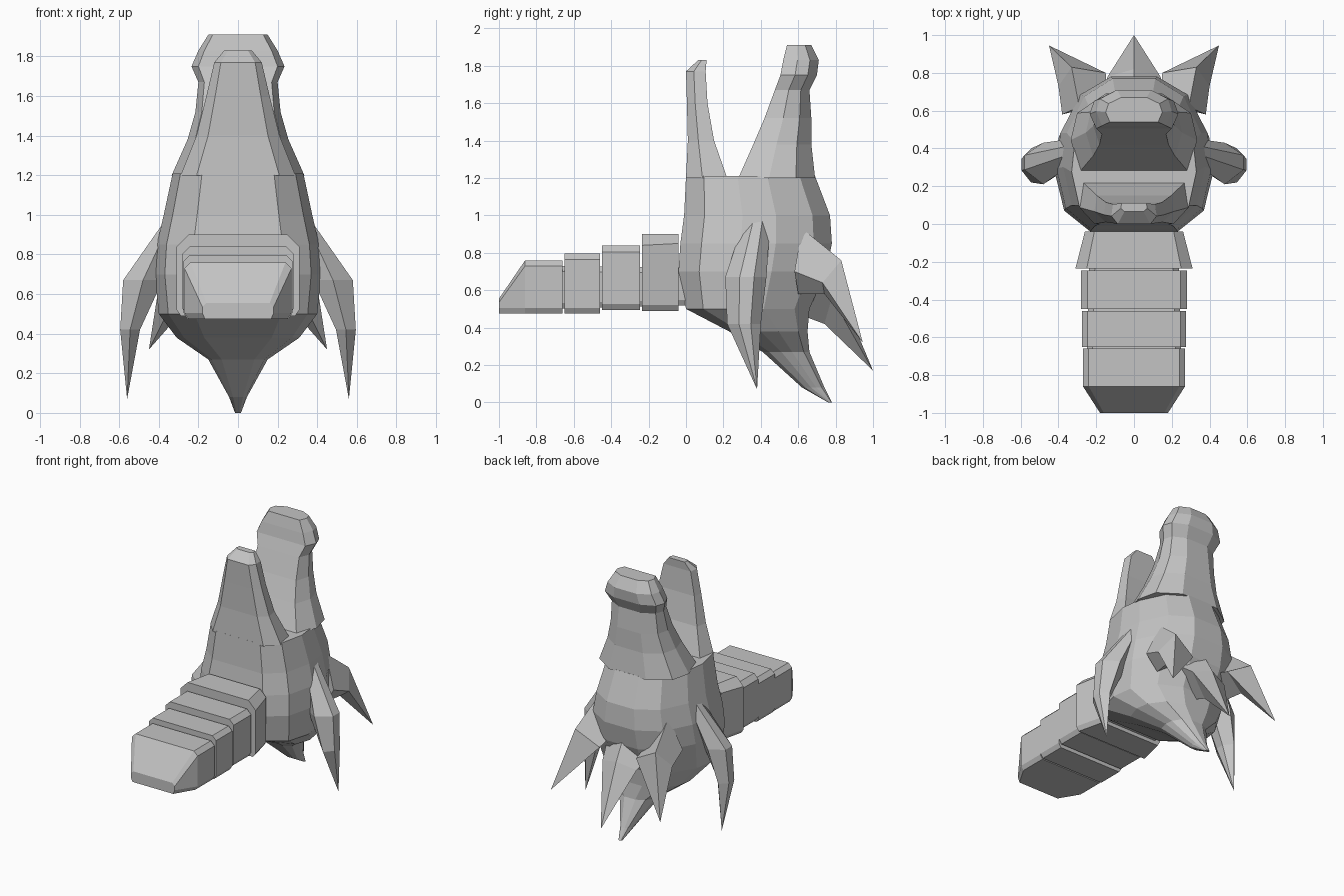
import bpy
import bmesh

cube = bpy.data.objects.get("Cube")
if cube:
    bpy.data.objects.remove(cube, do_unlink=True)

grey = bpy.data.materials.new("plain grey")
grey.use_nodes = True
colour = (0.55, 0.55, 0.55, 1)
grey.diffuse_color = colour
grey.node_tree.nodes["Principled BSDF"].inputs["Base Color"].default_value = colour


def loft(name, rings):
    """Skin matching rings of points; a one-point ring closes to a tip."""
    bm = bmesh.new()
    loops = [[bm.verts.new(p) for p in ring] for ring in rings]
    for a, b in zip(loops, loops[1:]):
        n = len(a)
        for i in range(n):
            j = (i + 1) % n
            if len(b) == 1:
                bm.faces.new((a[i], a[j], b[0]))
            else:
                bm.faces.new((a[i], a[j], b[j], b[i]))
    for end in (loops[0], loops[-1]):
        if len(end) > 2:
            bm.faces.new(end)
    bmesh.ops.recalc_face_normals(bm, faces=bm.faces)
    mesh = bpy.data.meshes.new(name)
    bm.to_mesh(mesh)
    bm.free()
    mesh.materials.append(grey)
    obj = bpy.data.objects.new(name, mesh)
    bpy.context.collection.objects.link(obj)
    return obj


def upright(name, half, levels):
    """Loft a mirrored half outline through (z, half width, front y, back y)."""
    outline = half + [(-u, v) for u, v in reversed(half)]
    return loft(name, [[(u * w, front + v * (back - front), z) for u, v in outline]
                       for z, w, front, back in levels])


# Head, tapering below into the chin spike
upright("head", [(.55, 0), (.88, .14), (1, .4), (.95, .63), (.7, .88), (.3, 1)], [
    (1.21, .33, 0, .69),
    (1.0, .375, -.01, .77),
    (.85, .41, -.03, .78),
    (.7, .42, -.04, .75),
    (.5, .4, 0, .66),
    (.38, .31, .23, .65),
    (.27, .15, .41, .66),
    (.08, .045, .62, .74),
    (0, .015, .76, .78),
])

# Open jaws
upright("lower_jaw", [(.72, 0), (1, .4), (.93, 1)], [
    (1.83, .07, .065, .11),
    (1.77, .12, 0, .105),
    (1.6, .16, .005, .115),
    (1.4, .21, .01, .15),
    (1.2, .29, 0, .22),
])
upright("upper_jaw", [(.85, 0), (1, .4), (.9, .75), (.45, 1)], [
    (1.91, .15, .54, .67),
    (1.83, .2, .52, .71),
    (1.75, .235, .505, .70),
    (1.67, .2, .475, .66),
    (1.52, .215, .42, .67),
    (1.38, .255, .36, .67),
    (1.2, .335, .28, .69),
])

# Cheek spikes and rear side spikes, one of each per side
for side, label in ((1, "left"), (-1, "right")):
    cheek = []
    for z, x, y, rx, ry in ((.97, .34, .38, .03, .07), (.67, .48, .32, .1, .11),
                            (.42, .545, .31, .05, .09)):
        cheek.append([(side * (x + a * rx), y + b * ry, z) for a, b in
                      ((1, -.3), (1, .4), (0, 1), (-1, .3), (-1, -.4), (0, -1))])
    loft(label + "_cheek_spike", cheek + [[(side * .56, .38, .07)]])

    root = [(.29, .62, .93), (.38, .58, .7), (.3, .6, .58), (.14, .66, .7)]
    bend = [(.33, .83, .76), (.4, .73, .64), (.32, .74, .58), (.15, .8, .66)]
    loft(label + "_rear_spike",
         [[(side * x, y, z) for x, y, z in ring]
          for ring in (root, bend, [(.45, .945, .32)])])

# Middle rear spike
loft("middle_rear_spike", [
    [(0, .68, .85), (.2, .62, .68), (0, .58, .48), (-.2, .62, .68)],
    [(0, .82, .6), (.14, .78, .56), (0, .74, .42), (-.14, .78, .56)],
    [(0, 1, .17)],
])


# Segmented tongue
def section(y, w, low, high, cut):
    half = [(w * .93, low), (w, low + .03), (w, high - cut), (w - cut, high)]
    return [(x, y, z) for x, z in half] + [(-x, y, z) for x, z in reversed(half)]


segments = [
    [(-.04, .26, .49, .90, .05), (-.235, .31, .49, .90, .06)],
    [(-.245, .28, .495, .84, .035), (-.45, .28, .495, .84, .035)],
    [(-.46, .275, .475, .795, .03), (-.65, .275, .475, .795, .03)],
    [(-.66, .27, .475, .76, .03), (-.86, .27, .475, .76, .03),
     (-1, .18, .475, .555, .02)],
]
for number, ends in enumerate(segments, 1):
    loft(f"tongue_segment_{number}", [section(*e) for e in ends])
loft("tongue_core", [section(.05, .23, .52, .72, .03), section(-.7, .25, .5, .73, .03)])
